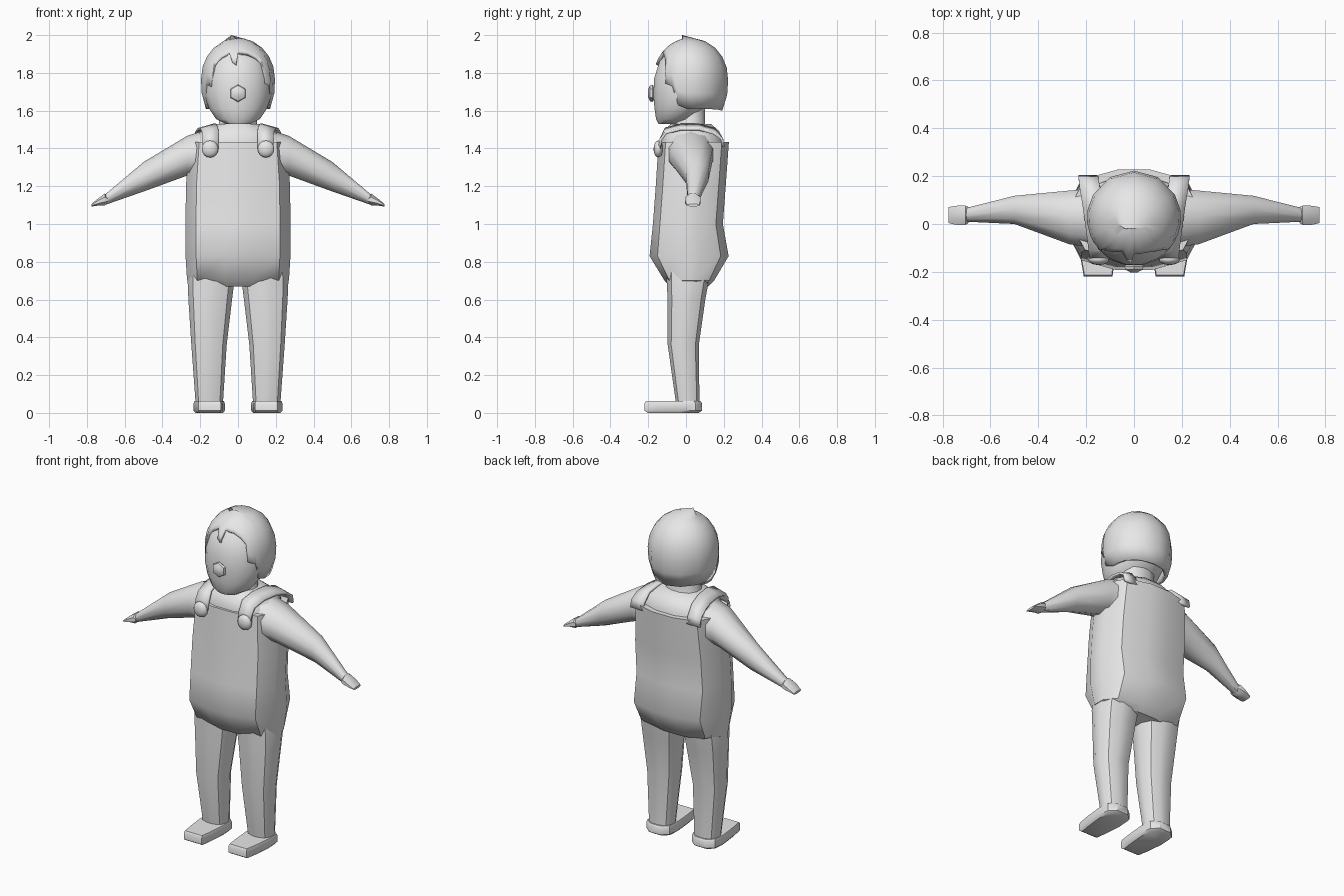
import bpy, bmesh, math
from mathutils import Vector

if "Cube" in bpy.data.objects:
    bpy.data.objects.remove(bpy.data.objects["Cube"])

grey = bpy.data.materials.new("plain grey")
grey.diffuse_color = (0.8, 0.8, 0.8, 1)
grey.use_nodes = True
grey.node_tree.nodes["Principled BSDF"].inputs["Base Color"].default_value = grey.diffuse_color


def finish(name, bm, mirror=False, thick=0, angle=40):
    bmesh.ops.recalc_face_normals(bm, faces=bm.faces)
    me = bpy.data.meshes.new(name)
    bm.to_mesh(me)
    bm.free()
    ob = bpy.data.objects.new(name, me)
    bpy.context.collection.objects.link(ob)
    me.materials.append(grey)
    bpy.ops.object.select_all(action='DESELECT')
    ob.select_set(True)
    bpy.context.view_layer.objects.active = ob
    bpy.ops.object.shade_smooth_by_angle(angle=math.radians(angle))
    if thick:
        m = ob.modifiers.new("thickness", 'SOLIDIFY')
        m.thickness, m.offset = thick, -1
    if mirror:
        ob.modifiers.new("mirror", 'MIRROR')
    return ob


def skin(bm, rings, closed=True, caps=True):
    rows = [[bm.verts.new(p) for p in r] for r in rings]
    n = len(rows[0])
    for a, b in zip(rows, rows[1:]):
        for i in range(n if closed else n - 1):
            j = (i + 1) % n
            bm.faces.new((a[i], a[j], b[j], b[i]))
    if caps:
        bm.faces.new(rows[0])
        bm.faces.new(rows[-1])
    return rows


def loft(name, sections, axis='z', n=12, power=2.4, caps=True, **kw):
    """Each section is (position along axis, min u, max u, min v, max v)."""
    rings = []
    for t, u0, u1, v0, v1 in sections:
        ring = []
        for i in range(n):
            a = math.tau * (i + 0.5) / n
            c, s = math.cos(a), math.sin(a)
            k = (abs(c) ** power + abs(s) ** power) ** (-1 / power)
            k /= max(math.cos(math.pi / n), 0.96)
            u = (u0 + u1) / 2 + (u1 - u0) / 2 * c * k
            v = (v0 + v1) / 2 + (v1 - v0) / 2 * s * k
            ring.append((u, v, t) if axis == 'z' else (t, u, v))
        rings.append(ring)
    bm = bmesh.new()
    skin(bm, rings, caps=caps)
    return finish(name, bm, **kw)


def sym(*rows):
    return [(z, -x, x, y0, y1) for z, x, y0, y1 in rows]


# Overalls body and shirt yoke
loft("overalls_body", sym((0.67, 0.2, -0.08, 0.115), (0.70, 0.262, -0.11, 0.145),
     (0.83, 0.27, -0.187, 0.22), (1.0, 0.27, -0.17, 0.19),
     (1.2, 0.268, -0.155, 0.205), (1.435, 0.25, -0.14, 0.222)), power=3)
loft("shirt", sym((1.38, 0.24, -0.13, 0.20), (1.45, 0.225, -0.128, 0.195),
     (1.495, 0.19, -0.11, 0.17), (1.53, 0.11, -0.08, 0.13)))
loft("neck", sym((1.48, 0.12, -0.07, 0.12), (1.53, 0.10, -0.06, 0.10),
     (1.64, 0.095, -0.05, 0.10)))

# Limbs
loft("leg", [(0.04, 0.082, 0.222, -0.05, 0.07), (0.36, 0.062, 0.245, -0.095, 0.066),
     (0.60, 0.034, 0.26, -0.095, 0.10), (0.70, 0.022, 0.264, -0.10, 0.118),
     (0.80, 0.02, 0.255, -0.10, 0.13)], power=2.6, mirror=True)
loft("arm", [(0.15, -0.10, 0.15, 1.25, 1.50), (0.27, -0.085, 0.14, 1.26, 1.462),
     (0.5, 0.0, 0.118, 1.175, 1.325), (0.71, 0.01, 0.065, 1.10, 1.15)],
     axis='x', n=10, power=2.1, mirror=True)
loft("hand", [(0.692, 0.005, 0.07, 1.11, 1.145), (0.705, -0.002, 0.075, 1.10, 1.16),
     (0.74, -0.003, 0.075, 1.098, 1.135), (0.775, 0.005, 0.07, 1.093, 1.106)],
     axis='x', n=8, power=4, mirror=True)

# Shoes: outlined sole raised to a slightly softened top
outline = [(0.09, -0.22), (0.21, -0.22), (0.222, -0.15), (0.235, -0.03),
           (0.23, 0.05), (0.19, 0.085), (0.115, 0.085), (0.075, 0.05),
           (0.07, -0.03), (0.08, -0.15)]
rings = []
for z, f in ((0.0, 0.88), (0.012, 1.0), (0.05, 1.0), (0.062, 0.95)):
    rings.append([(0.152 + (x - 0.152) * f, -0.067 + (y + 0.067) * f, z) for x, y in outline])
bm = bmesh.new()
skin(bm, rings)
finish("shoe", bm, mirror=True)

# Head
loft("head", sym((1.53, 0.065, -0.145, -0.05), (1.555, 0.115, -0.158, 0.04),
     (1.61, 0.152, -0.166, 0.10), (1.68, 0.175, -0.172, 0.15), (1.77, 0.178, -0.168, 0.18),
     (1.86, 0.155, -0.14, 0.16), (1.93, 0.10, -0.08, 0.11)), n=16, power=2.1)

# Hair: domed shell whose lower edge follows a hairline (degrees from front, height)
hairline = [(-180, 1.60), (-120, 1.61), (-84, 1.61), (-68, 1.63), (-60, 1.74), (-46, 1.725),
            (-43, 1.84), (-32, 1.885), (-19, 1.91), (-10, 1.86), (-3, 1.845), (0, 1.91),
            (20, 1.905), (36, 1.88), (44, 1.85), (47, 1.745), (60, 1.73), (68, 1.63),
            (84, 1.61), (120, 1.61), (180, 1.60)]


def edge_height(a):
    for (a0, z0), (a1, z1) in zip(hairline, hairline[1:]):
        if a <= a1:
            return z0 + (z1 - z0) * (a - a0) / (a1 - a0)


angles = sorted({a for a, z in hairline[1:]} | {-150, -100, 10, 100, 150})
rows = 7
rings = []
for r in range(1, rows + 1):
    ring = []
    for a in angles:
        low = edge_height(a)
        top = 1.985
        z = top - (top - low) * (r / rows) ** 1.6
        d = z - 1.77
        if d > 0:
            k = math.sqrt(max(0, 1 - (d / 0.215) ** 2))
        else:
            k = (1 - (-d / 0.26) ** 2.5) ** 0.4
        t = math.radians(a)
        ring.append((0.197 * k * math.sin(t), 0.025 - 0.198 * k * math.cos(t), z))
    rings.append(ring)
bm = bmesh.new()
first = skin(bm, rings, caps=False)[0]
tip = bm.verts.new((-0.035, -0.02, 2.0))
for i in range(len(first)):
    bm.faces.new((tip, first[i], first[(i + 1) % len(first)]))
finish("hair", bm, thick=0.02, angle=50)

# Nose: faceted hexagonal stud
rings = []
for y, r in ((-0.155, 0.025), (-0.178, 0.046), (-0.19, 0.042), (-0.202, 0.018)):
    rings.append([(r * math.sin(math.tau * i / 6), y, 1.692 + r * math.cos(math.tau * i / 6))
                  for i in range(6)])
bm = bmesh.new()
skin(bm, rings)
finish("nose", bm)

# Overall buttons
bm = bmesh.new()
bmesh.ops.create_uvsphere(bm, u_segments=14, v_segments=8, radius=0.045)
bmesh.ops.scale(bm, vec=(1, 0.55, 1), verts=bm.verts)
bmesh.ops.translate(bm, vec=(0.148, -0.147, 1.397), verts=bm.verts)
finish("button", bm, mirror=True, angle=60)

# Shoulder straps: ribbon from the front bib over to the back
path = [(0.145, -0.148, 1.40), (0.145, -0.14, 1.45), (0.148, -0.112, 1.505),
        (0.158, -0.03, 1.526), (0.172, 0.07, 1.526), (0.185, 0.15, 1.505),
        (0.19, 0.195, 1.455), (0.19, 0.205, 1.41)]
rings = []
for x, y, z in path:
    drop = 0.018 if z > 1.5 else 0
    rings.append([(x - 0.042, y, z + drop * 0.3), (x + 0.042, y, z - drop)])
bm = bmesh.new()
skin(bm, rings, closed=False, caps=False)
bm.faces.ensure_lookup_table()
finish("strap", bm, mirror=True, thick=0.014)
